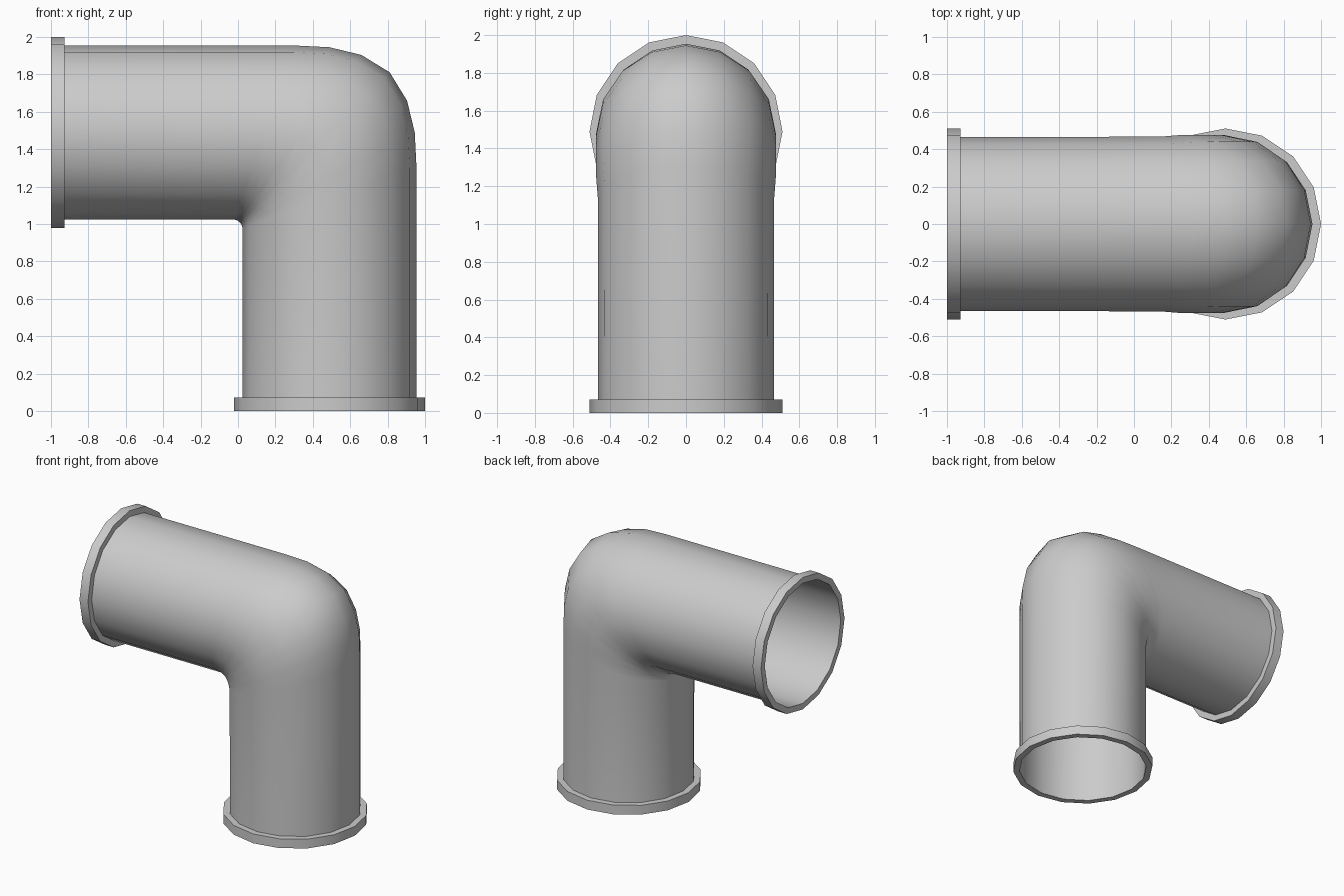
import bpy, bmesh
from math import sin, cos, pi, radians

if "Cube" in bpy.data.objects:
    bpy.data.objects.remove(bpy.data.objects["Cube"])

SIDES = 16
C, R, FLANGE_R, FLANGE_H = 0.489, 0.465, 0.511, 0.072
CX, CZ = C, 2 - FLANGE_R          # corner where the two pipe axes meet


def loft(name, rings, closed=False):
    """Skin a list of rings, each a list of SIDES points."""
    bm = bmesh.new()
    loops = [[bm.verts.new(p) for p in ring] for ring in rings]
    pairs = list(zip(loops, loops[1:]))
    if closed:
        pairs.append((loops[-1], loops[0]))
    for a, b in pairs:
        for i in range(SIDES):
            j = (i + 1) % SIDES
            bm.faces.new((a[i], a[j], b[j], b[i]))
    bmesh.ops.recalc_face_normals(bm, faces=bm.faces)
    mesh = bpy.data.meshes.new(name)
    bm.to_mesh(mesh)
    bm.free()
    ob = bpy.data.objects.new(name, mesh)
    bpy.context.collection.objects.link(ob)
    bpy.ops.object.select_all(action='DESELECT')
    ob.select_set(True)
    bpy.context.view_layer.objects.active = ob
    bpy.ops.object.shade_smooth_by_angle(angle=radians(35))
    return ob


def section(inner, outer, width):
    """Elliptical ring spanning inner to outer points in the xz plane."""
    (xi, zi), (xo, zo) = inner, outer
    pts = []
    for i in range(SIDES):
        t = 2 * pi * i / SIDES
        pts.append(((xi + xo) / 2 + (xo - xi) / 2 * cos(t),
                    width * sin(t),
                    (zi + zo) / 2 + (zo - zi) / 2 * cos(t)))
    return pts


def upright(z, r):
    return section((CX - r, z), (CX + r, z), r)


def level(x, r):
    return section((x, CZ - r), (x, CZ + r), r)


# Elbow pipe: straight run, seven bend sections, straight run
half = [(R, -0.18), (0.456, 0.0), (0.415, 0.17)]
outer = half + [(0.322, 0.322)] + [(b, a) for a, b in reversed(half)]
widths = [0.467, 0.475, 0.477, 0.477, 0.477, 0.475, 0.467]
fillet = 0.05
rings = [upright(FLANGE_H, R)]
for k, ((a, b), w) in enumerate(zip(outer, widths)):
    t = pi / 2 * k / 6
    inner = (CX - R - fillet + fillet * cos(t), CZ - R - fillet + fillet * sin(t))
    rings.append(section(inner, (CX + a, CZ + b), w))
rings.append(level(-1 + FLANGE_H, R))
loft("elbow_pipe", rings)

# Flange collars at both open ends
collar = [(0, R), (0, FLANGE_R), (FLANGE_H, FLANGE_R), (FLANGE_H, R)]
loft("bottom_flange", [upright(h, r) for h, r in collar], closed=True)
loft("side_flange", [level(-1 + h, r) for h, r in collar], closed=True)
